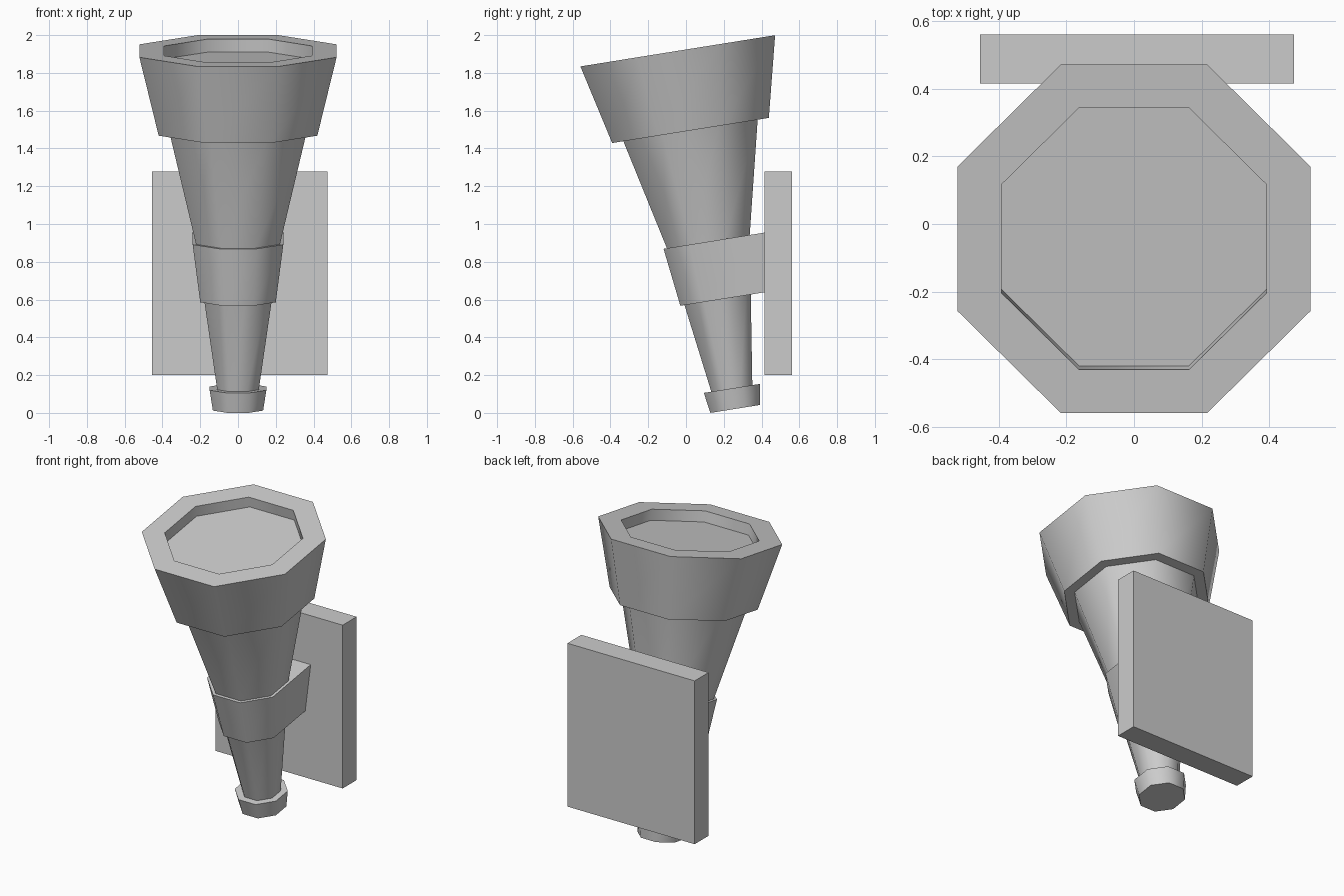
import bpy, bmesh, math
from mathutils import Matrix, Vector

if "Cube" in bpy.data.objects:
    bpy.data.objects.remove(bpy.data.objects["Cube"])

# Tilted torch frame: local z runs along the torch axis
TILT = math.radians(9.1)
FRAME = Matrix.Translation((0, 0.26, 0.021)) @ Matrix.Rotation(TILT, 4, 'X')


def finish(name, bm, smooth=True):
    bmesh.ops.recalc_face_normals(bm, faces=bm.faces)
    mesh = bpy.data.meshes.new(name)
    bm.to_mesh(mesh)
    bm.free()
    ob = bpy.data.objects.new(name, mesh)
    bpy.context.collection.objects.link(ob)
    if smooth:
        bpy.ops.object.select_all(action='DESELECT')
        ob.select_set(True)
        bpy.context.view_layer.objects.active = ob
        bpy.ops.object.shade_smooth_by_angle(angle=math.radians(60))
    return ob


def octagon(s, apothem):
    r = apothem / math.cos(math.pi / 8)
    return [FRAME @ Vector((r * math.cos(a), r * math.sin(a), s))
            for a in (math.pi / 8 + i * math.pi / 4 for i in range(8))]


def loft(name, rings, start=True, end=True):
    bm = bmesh.new()
    loops = [[bm.verts.new(p) for p in ring] for ring in rings]
    n = len(loops[0])
    for a, b in zip(loops, loops[1:]):
        for i in range(n):
            j = (i + 1) % n
            bm.faces.new((a[i], a[j], b[j], b[i]))
    if start:
        bm.faces.new(loops[0][::-1])
    if end:
        bm.faces.new(loops[-1])
    return finish(name, bm)


def turned(name, profile, **caps):
    return loft(name, [octagon(s, r) for s, r in profile], **caps)


# Knob at the foot of the torch
turned("foot_knob", [(0, 0.133), (0.11, 0.15)])

# Handle, flaring more above the band
turned("handle", [(0.11, 0.11), (0.897, 0.222), (1.493, 0.36)], start=False, end=False)

# Cup with a shallow recess in the top
turned("torch_cup", [(1.493, 0.36), (1.493, 0.42), (1.92, 0.522),
                     (1.92, 0.392), (1.85, 0.392)], start=False)


# Band: half octagon in front, straight sides running back to the plate
def band_ring(s, w, back=0.417):
    c = w * math.tan(math.pi / 8)
    y = (back - 0.26 + s * math.sin(TILT)) / math.cos(TILT)
    pts = [(w, y), (-w, y), (-w, -c), (-c, -w), (c, -w), (w, -c)]
    return [FRAME @ Vector((px, py, s)) for px, py in pts]


# the back edge is solved so both rings end on the plate
def solved_ring(s, w):
    ring = band_ring(s, w)
    return ring


loft("holder_band", [solved_ring(0.585, 0.2), solved_ring(0.897, 0.24)])

# Wall plate
bm = bmesh.new()
bmesh.ops.create_cube(bm, size=1, matrix=Matrix.Translation((0.009, 0.4875, 0.7385))
                      @ Matrix.Diagonal((0.928, 0.145, 1.077, 1)))
finish("wall_plate", bm, smooth=False)
